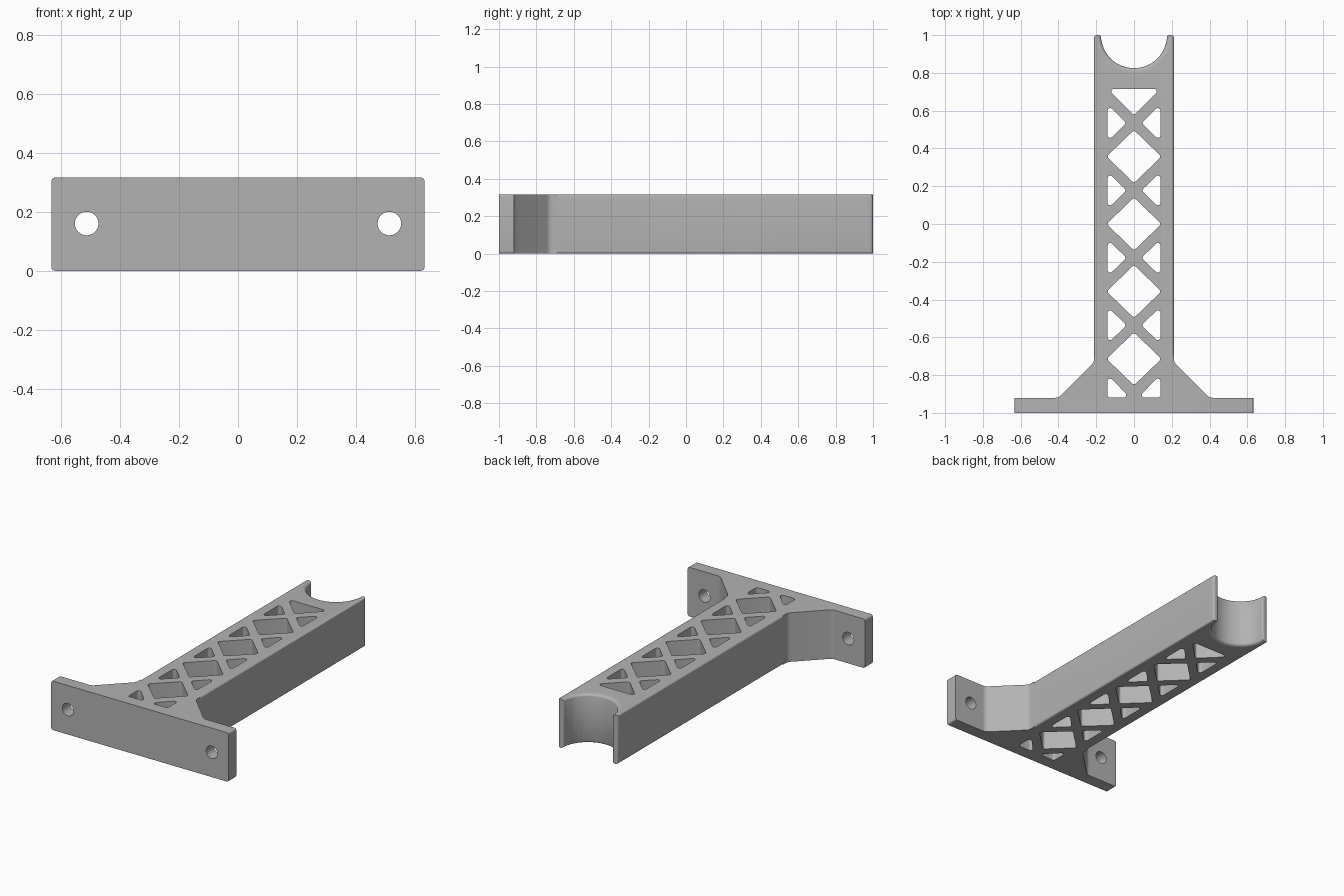
import bpy, bmesh, math
from mathutils import Matrix, Vector

cube = bpy.data.objects.get("Cube")
if cube:
    bpy.data.objects.remove(cube, do_unlink=True)

H = 0.316          # overall height
GROOVE = 0.175     # cradle radius
FLARE = 0.022      # rounding of the cradle rims

grey = bpy.data.materials.new("plain grey")
grey.use_nodes = True
grey.diffuse_color = (0.45, 0.45, 0.45, 1)
grey.node_tree.nodes["Principled BSDF"].inputs["Base Color"].default_value = grey.diffuse_color


def rounded(corners, radius=0.0, steps=5):
    """Polygon with filleted corners; a corner may carry its own radius."""
    out = []
    for i, c in enumerate(corners):
        p = Vector(c[:2])
        r = c[2] if len(c) > 2 else radius
        a = (Vector(corners[i - 1][:2]) - p).normalized()
        b = (Vector(corners[(i + 1) % len(corners)][:2]) - p).normalized()
        if r == 0:
            out.append(p)
            continue
        half = a.angle(b) / 2
        centre = p + (a + b).normalized() * r / math.sin(half)
        start = p + a * r / math.tan(half) - centre
        end = p + b * r / math.tan(half) - centre
        sweep = start.angle_signed(end)
        for k in range(steps + 1):
            ang = -sweep * k / steps
            out.append(centre + Matrix.Rotation(ang, 2) @ start)
    return out


def make(name, bm):
    bmesh.ops.recalc_face_normals(bm, faces=bm.faces)
    mesh = bpy.data.meshes.new(name)
    bm.to_mesh(mesh)
    bm.free()
    mesh.materials.append(grey)
    ob = bpy.data.objects.new(name, mesh)
    bpy.context.collection.objects.link(ob)
    return ob


def prism(name, outlines, low, high, along_y=False):
    """Extrude outlines along z, or along y when they are drawn in x and z."""
    bm = bmesh.new()
    for pts in outlines:
        place = (lambda p, t: (p.x, t, p.y)) if along_y else (lambda p, t: (p.x, p.y, t))
        rings = [[bm.verts.new(place(p, t)) for p in pts] for t in (low, high)]
        for ring in rings:
            bm.faces.new(ring)
        for i in range(len(pts)):
            bm.faces.new((rings[0][i - 1], rings[0][i], rings[1][i], rings[1][i - 1]))
    return make(name, bm)


def combine(target, tool, operation):
    mod = target.modifiers.new("combine", "BOOLEAN")
    mod.operation = operation
    mod.solver = "EXACT"
    mod.object = tool
    bpy.context.view_layer.objects.active = target
    bpy.ops.object.modifier_apply(modifier=mod.name)
    bpy.data.objects.remove(tool, do_unlink=True)


def slab(half):
    return rounded([(-half, 0), (half, 0), (half, H), (-half, H)], 0.012)


def mirrored(pts):
    return [(-c[0], *c[1:]) for c in reversed(pts)]


# Stem with softened long edges and rounded cradle tips
bracket = prism("bracket", [slab(0.212)], -0.96, 1.0, True)
arc = [(GROOVE * math.cos(t), 1 - GROOVE * math.sin(t))
       for t in (math.pi * k / 24 for k in range(1, 24))]
plan = [(0.3, -1.1), (0.3, 0.95), (0.212, 0.95), (0.212, 1, 0.016), (GROOVE, 1, 0.012)]
plan += arc + [(-GROOVE, 1, 0.012), (-0.212, 1, 0.016), (-0.212, 0.95), (-0.3, 0.95), (-0.3, -1.1)]
combine(bracket, prism("stem_plan", [rounded(plan)], -0.1, H + 0.1), "INTERSECT")

# Mounting plate
combine(bracket, prism("mounting_plate", [slab(0.632)], -1.0, -0.92, True), "UNION")

# Gussets between plate and stem
gusset = [(0.16, -0.96), (0.43, -0.96), (0.43, -0.92), (0.4, -0.92, 0.04),
          (0.212, -0.732, 0.04), (0.212, -0.69), (0.16, -0.69)]
for side, pts in (("left", gusset), ("right", mirrored(gusset))):
    combine(bracket, prism(side + "_gusset", [rounded(pts)], 0, H), "UNION")

# Lattice openings: diamonds, side triangles and end triangles
holes = [[(-0.128, 0.715), (0, 0.577), (0.128, 0.715)]]
holes[0] = [(-0.14, 0.715), (0, 0.575), (0.14, 0.715)]
for k in range(4):
    y = 0.357 * (1 - k)
    holes.append([(0, y - 0.14), (0.145, y), (0, y + 0.14), (-0.145, y)])
    y += 0.178
    tri = [(0.04, y), (0.14, y - 0.098), (0.14, y + 0.098)]
    holes += [tri, mirrored(tri)]
foot = [(0.022, -0.919), (0.14, -0.919), (0.14, -0.798)]
holes += [foot, mirrored(foot)]
combine(bracket, prism("lattice_cutter", [rounded(h, 0.014) for h in holes], -0.1, H + 0.1),
        "DIFFERENCE")

# Bolt holes through the plate
ring = [Vector((0.04 * math.cos(t), 0.04 * math.sin(t) + 0.16))
        for t in (math.tau * k / 32 for k in range(32))]
bolts = [[p + Vector((x, 0)) for p in ring] for x in (-0.513, 0.513)]
combine(bracket, prism("bolt_cutter", bolts, -1.1, -0.8, True), "DIFFERENCE")

# Rounded rims of the cradle: a spool flaring at both ends
spool = []
for k in range(7):
    t = math.pi / 2 * k / 6
    spool.append((GROOVE - 0.002 + FLARE * (1 - math.sin(t)), FLARE * (1 - math.cos(t))))
wide = spool[0][0]
profile = [(0, -0.02), (wide, -0.02)] + spool
profile += [(r, H - z) for r, z in reversed(profile)]
bm = bmesh.new()
verts = [bm.verts.new((r, 0, z)) for r, z in profile]
edges = [bm.edges.new(pair) for pair in zip(verts, verts[1:])]
bmesh.ops.spin(bm, geom=verts + edges, cent=(0, 0, 0), axis=(0, 0, 1),
               angle=math.tau, steps=64)
bmesh.ops.remove_doubles(bm, verts=bm.verts, dist=0.0001)
bmesh.ops.translate(bm, verts=bm.verts, vec=(0, 1, 0))
combine(bracket, make("cradle_cutter", bm), "DIFFERENCE")

# Smooth fillets, sharp edges
bpy.ops.object.select_all(action="DESELECT")
bracket.select_set(True)
bpy.context.view_layer.objects.active = bracket
bpy.ops.object.shade_smooth_by_angle(angle=math.radians(30))
